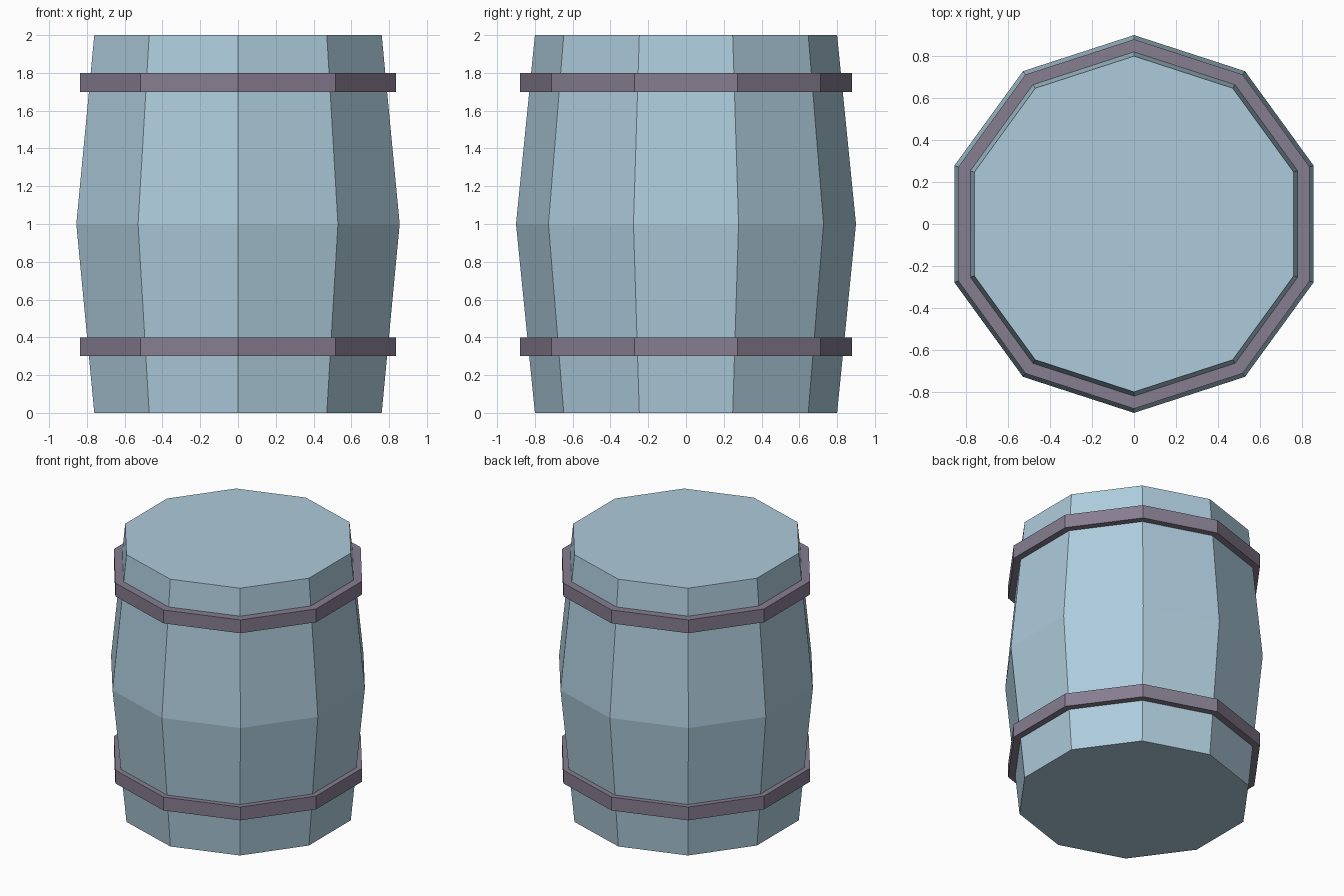
import bpy
import math

cube = bpy.data.objects.get("Cube")
if cube:
    bpy.data.objects.remove(cube, do_unlink=True)

SIDES = 10


def make_material(name, color):
    mat = bpy.data.materials.new(name)
    mat.use_nodes = True
    mat.diffuse_color = color
    mat.node_tree.nodes["Principled BSDF"].inputs["Base Color"].default_value = color
    return mat


def lathe(name, profile, mat, closed):
    """Spin (radius, z) points into a ten-sided body: a closed ring or a capped solid."""
    verts, faces = [], []
    for radius, z in profile:
        for i in range(SIDES):
            a = 2 * math.pi * i / SIDES - math.pi / 2
            verts.append((radius * math.cos(a), radius * math.sin(a), z))
    n = len(profile)
    for row in range(n if closed else n - 1):
        low, high = row * SIDES, (row + 1) % n * SIDES
        for i in range(SIDES):
            j = (i + 1) % SIDES
            faces.append((low + i, low + j, high + j, high + i))
    if not closed:
        faces.append(tuple(reversed(range(SIDES))))
        faces.append(tuple(range((n - 1) * SIDES, n * SIDES)))
    mesh = bpy.data.meshes.new(name)
    mesh.from_pydata(verts, [], faces)
    mesh.materials.append(mat)
    mesh.update()
    obj = bpy.data.objects.new(name, mesh)
    bpy.context.collection.objects.link(obj)
    return obj


wood = make_material("pale_blue_wood", (0.42, 0.60, 0.71, 1))
metal = make_material("mauve_metal", (0.24, 0.205, 0.28, 1))

# Bulging body with flat ends
lathe("barrel_body", [(0.8, 0), (0.9, 1), (0.8, 2)], wood, closed=False)

# Hoops, with their inner faces sunk into the staves
for name, z in (("lower_hoop", 0.3), ("upper_hoop", 1.7)):
    top = z + 0.1
    lathe(name, [(0.8, z), (0.88, z), (0.88, top), (0.8, top)], metal, closed=True)
